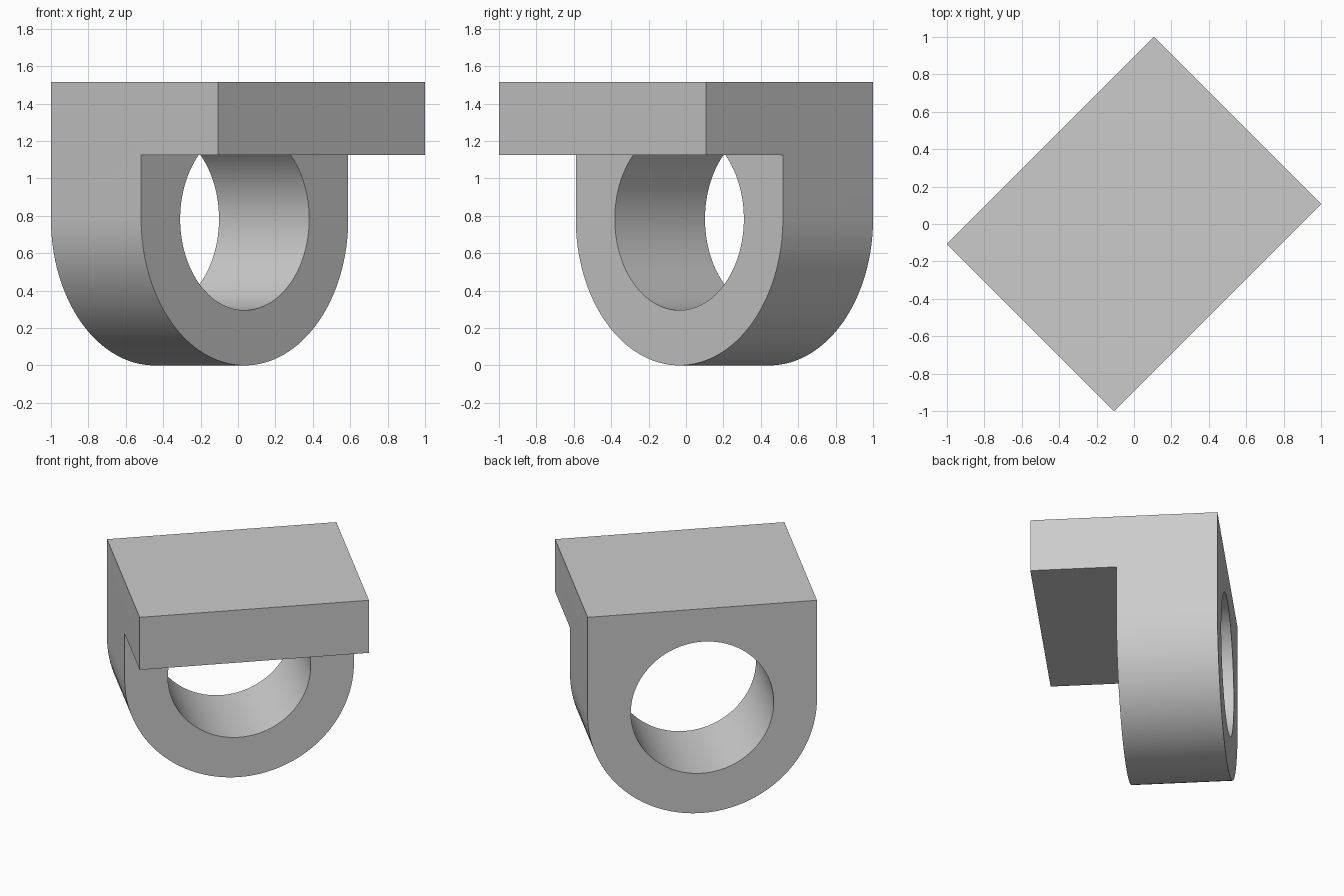
import bpy, bmesh
from math import pi, sin, cos, radians
from mathutils import Matrix

cube = bpy.data.objects.get("Cube")
if cube:
    bpy.data.objects.remove(cube, do_unlink=True)

WIDTH, DEPTH, TOP = 1.566, 1.263, 1.515
R = WIDTH / 2            # outer radius, also the height of the bore axis
BORE = 0.488
LEDGE_Z = 1.125          # underside of the overhanging plate
BACK = DEPTH / 2
STEP = BACK - 0.682      # front face of the ring part

grey = bpy.data.materials.new("plain grey")
grey.use_nodes = True
grey.diffuse_color = (0.6, 0.6, 0.6, 1)
grey.node_tree.nodes["Principled BSDF"].inputs["Base Color"].default_value = (0.6, 0.6, 0.6, 1)


def extrude_profile(name, points, y0, y1):
    """Solid from an x/z outline, running from y0 to y1."""
    bm = bmesh.new()
    face = bm.faces.new([bm.verts.new((x, y0, z)) for x, z in points])
    out = bmesh.ops.extrude_face_region(bm, geom=[face])
    moved = [v for v in out["geom"] if isinstance(v, bmesh.types.BMVert)]
    bmesh.ops.translate(bm, verts=moved, vec=(0, y1 - y0, 0))
    bmesh.ops.recalc_face_normals(bm, faces=bm.faces)
    mesh = bpy.data.meshes.new(name)
    bm.to_mesh(mesh)
    bm.free()
    mesh.materials.append(grey)
    obj = bpy.data.objects.new(name, mesh)
    bpy.context.collection.objects.link(obj)
    return obj


def arc(radius, start, end, steps):
    return [(radius * cos(start + (end - start) * i / steps),
             R + radius * sin(start + (end - start) * i / steps)) for i in range(steps + 1)]


# Block with a round underside
bracket = extrude_profile("bearing_bracket",
                          [(R, TOP), (-R, TOP)] + arc(R, pi, 2 * pi, 64), -BACK, BACK)

# Front recess under the plate, then the bore through the ring
recess = extrude_profile("recess_cutter",
                         [(-1, -1), (1, -1), (1, LEDGE_Z), (-1, LEDGE_Z)], -1, STEP)
bore = extrude_profile("bore_cutter", arc(BORE, 0, 2 * pi, 96)[:-1], STEP, 1)

bpy.ops.object.select_all(action="DESELECT")
bracket.select_set(True)
bpy.context.view_layer.objects.active = bracket
for cutter in (recess, bore):
    cutter.hide_render = True
    mod = bracket.modifiers.new(cutter.name, "BOOLEAN")
    mod.operation = "DIFFERENCE"
    mod.solver = "EXACT"
    mod.object = cutter
    bpy.ops.object.modifier_apply(modifier=mod.name)
    bpy.data.objects.remove(cutter, do_unlink=True)

# Turn the bracket diagonally
bracket.data.transform(Matrix.Rotation(radians(45), 4, "Z"))
bpy.ops.object.shade_smooth_by_angle(angle=radians(30))
